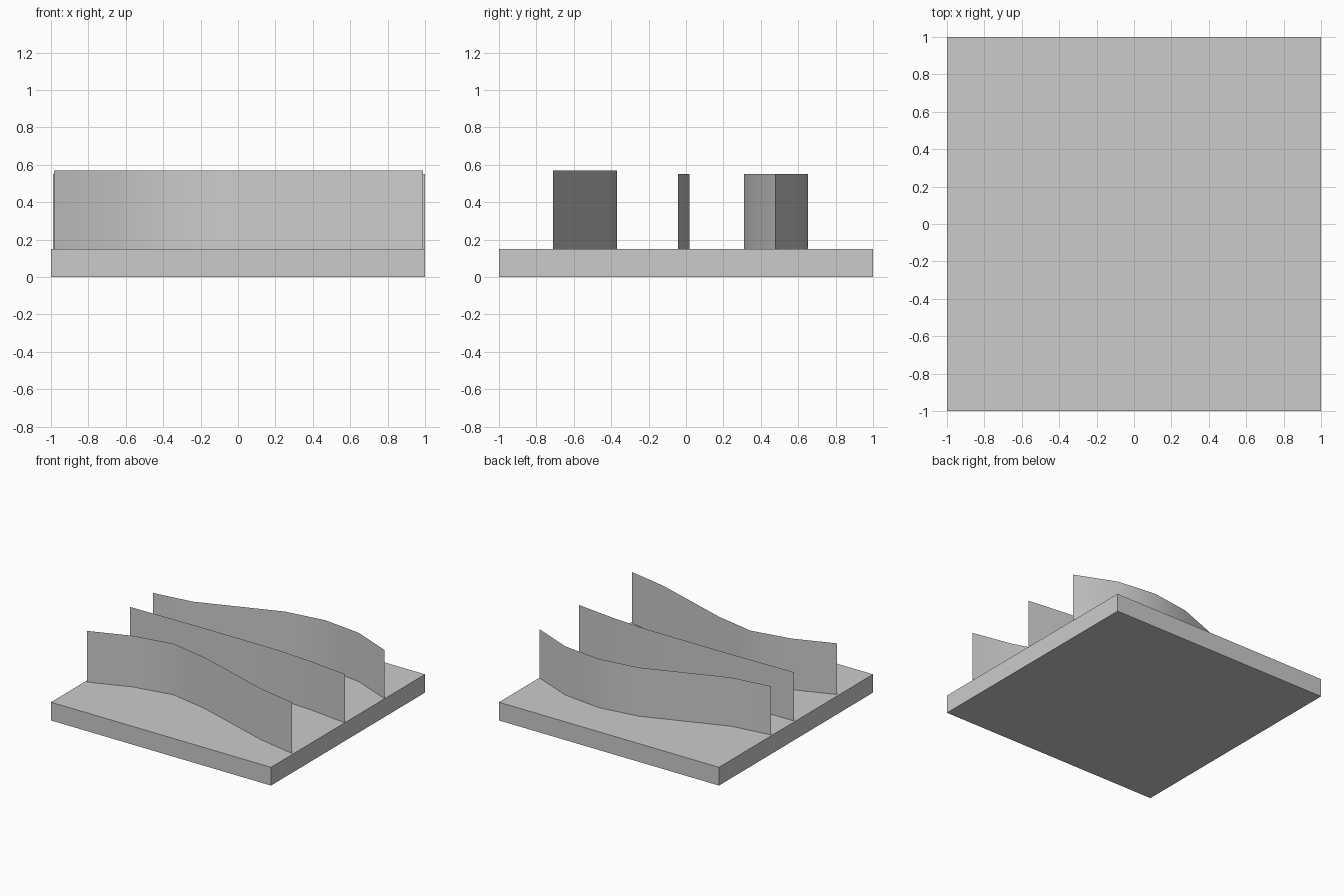
import bpy

if "Cube" in bpy.data.objects:
    bpy.data.objects.remove(bpy.data.objects["Cube"])

# base slab
bpy.ops.mesh.primitive_cube_add(size=1, location=(0, 0, 0.075))
base = bpy.context.object
base.name = "base_slab"
base.scale = (2, 2, 0.15)
bpy.ops.object.transform_apply(location=False, rotation=False, scale=True)


def wavy_sheet(name, x0, x1, ys, top, bottom=0.15):
    """Thin upright sheet following a wavy line of evenly spaced points."""
    n = len(ys)
    xs = [x0 + (x1 - x0) * i / (n - 1) for i in range(n)]
    verts = [(x, y, z) for z in (bottom, top) for x, y in zip(xs, ys)]
    faces = [(i, i + 1, n + i + 1, n + i) for i in range(n - 1)]
    mesh = bpy.data.meshes.new(name)
    mesh.from_pydata(verts, [], faces)
    mesh.shade_smooth()
    obj = bpy.data.objects.new(name, mesh)
    bpy.context.collection.objects.link(obj)
    return obj


# three wavy upright sheets
wavy_sheet("front_sheet", -0.985, 0.99,
           [-0.555, -0.43, -0.37, -0.435, -0.54, -0.645, -0.71], 0.57)
wavy_sheet("middle_sheet", -0.99, 1.0,
           [0.01, 0.015, 0.02, 0.02, 0.02, -0.002, -0.042], 0.55)
wavy_sheet("back_sheet", -0.99, 1.0,
           [0.31, 0.355, 0.48, 0.605, 0.652, 0.613, 0.475], 0.55)
